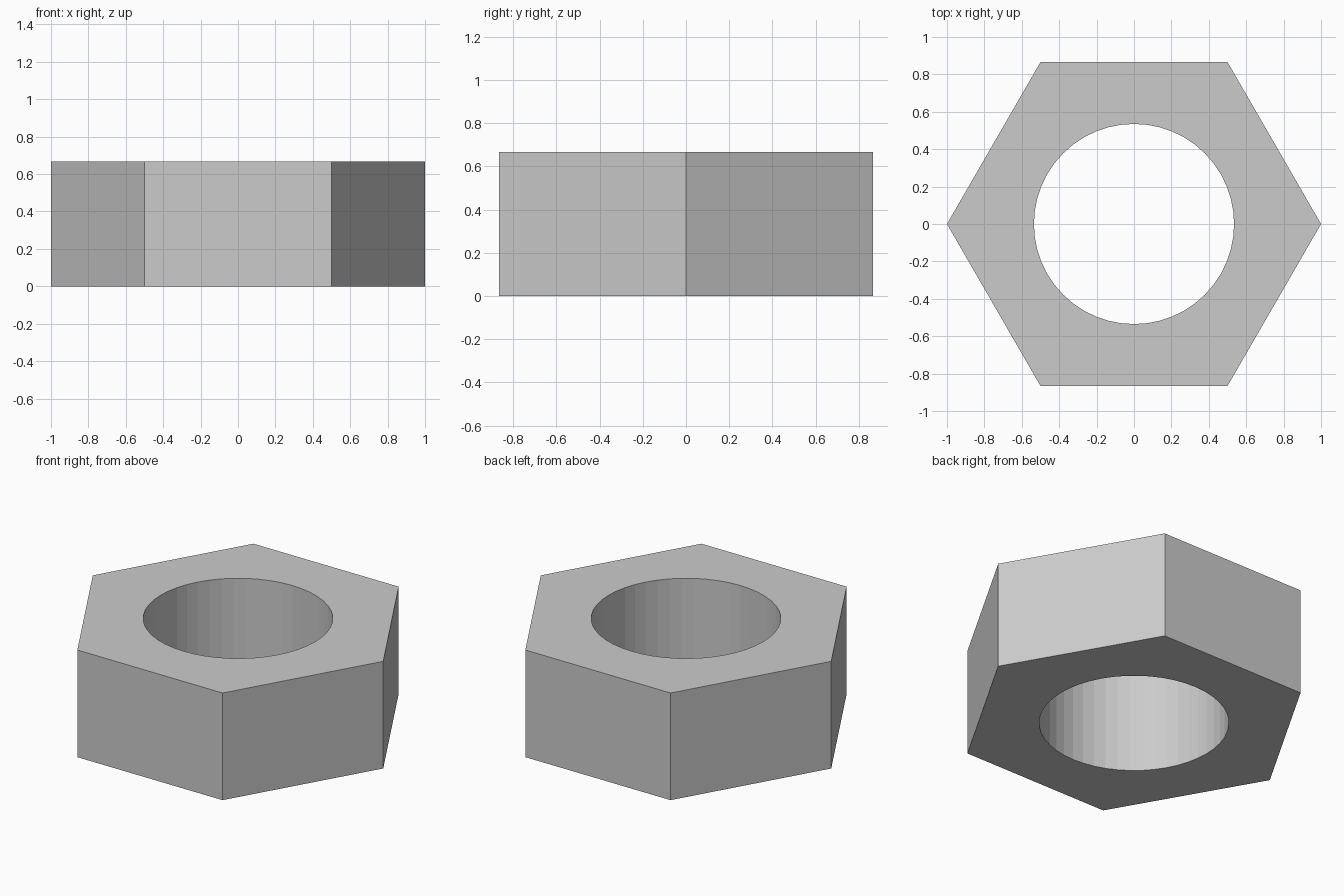
import bpy, bmesh
from math import cos, sin, tau

if "Cube" in bpy.data.objects:
    bpy.data.objects.remove(bpy.data.objects["Cube"])

SIDES, HOLE_STEPS = 6, 8          # hexagon, hole segments per hexagon side
OUTER, HOLE, HEIGHT = 1.0, 0.535, 0.667


def ring(bm, radius, count):
    return [bm.verts.new((radius * cos(tau * i / count),
                          radius * sin(tau * i / count), 0))
            for i in range(count)]


bm = bmesh.new()
total = SIDES * HOLE_STEPS
outer = ring(bm, OUTER, SIDES)
hole = ring(bm, HOLE, total)

# Flat ring: one face per hexagon side, ending on an arc of the hole
for i in range(SIDES):
    arc = [hole[(i * HOLE_STEPS + k) % total] for k in range(HOLE_STEPS + 1)]
    bm.faces.new([outer[i], outer[(i + 1) % SIDES]] + arc[::-1])

# Raise the ring into a solid nut
top = bmesh.ops.extrude_face_region(bm, geom=bm.faces[:], use_keep_orig=True)
bmesh.ops.translate(bm, vec=(0, 0, HEIGHT),
                    verts=[g for g in top["geom"] if isinstance(g, bmesh.types.BMVert)])
bmesh.ops.recalc_face_normals(bm, faces=bm.faces[:])

mesh = bpy.data.meshes.new("hex_nut")
bm.to_mesh(mesh)
bm.free()
nut = bpy.data.objects.new("hex_nut", mesh)
bpy.context.collection.objects.link(nut)
